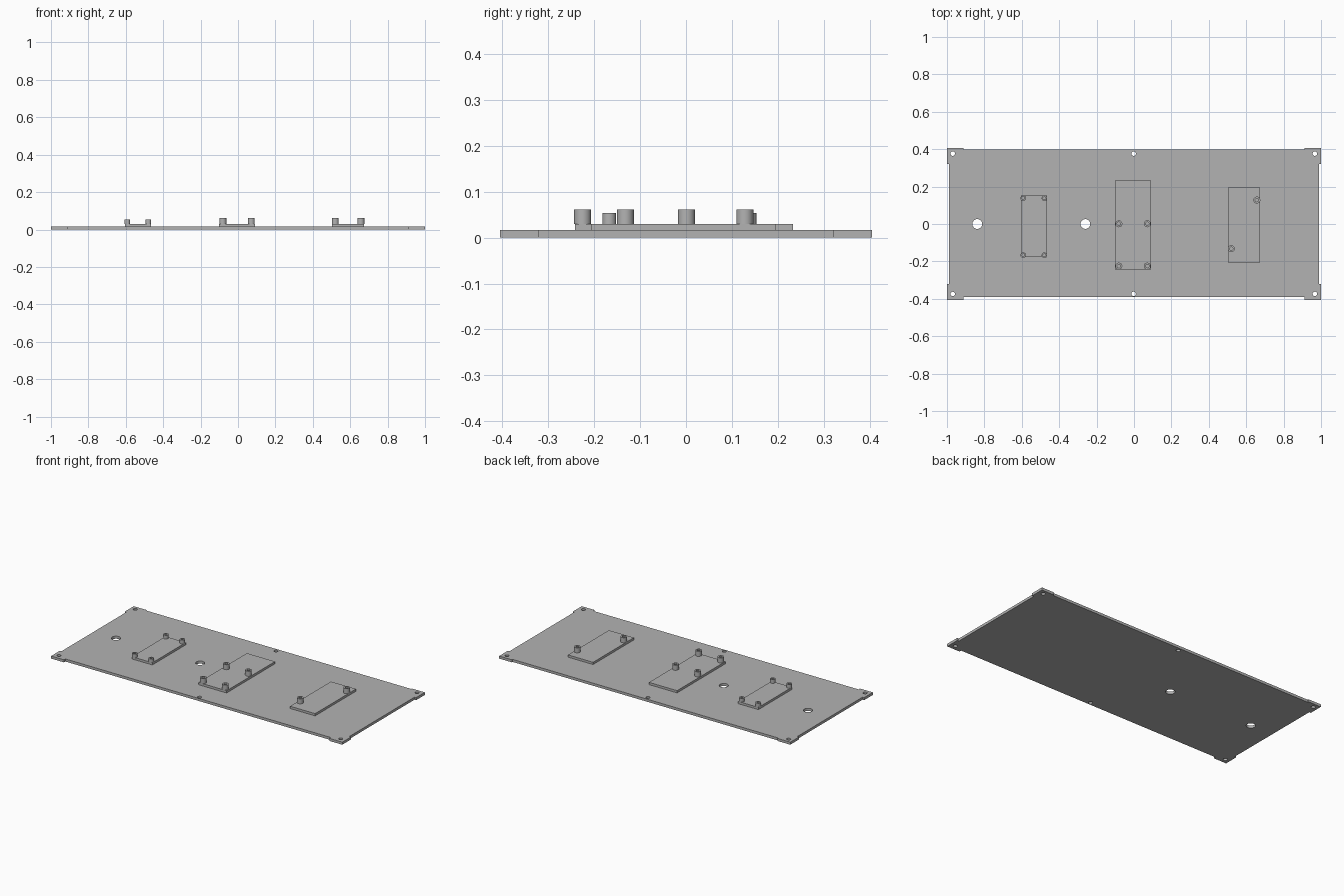
import bpy
import bmesh
from math import cos, sin, tau

cube = bpy.data.objects.get("Cube")
if cube:
    bpy.data.objects.remove(cube)

grey = bpy.data.materials.new("plain grey")
grey.use_nodes = True
grey.diffuse_color = (0.45, 0.45, 0.45, 1)
grey.node_tree.nodes["Principled BSDF"].inputs["Base Color"].default_value = grey.diffuse_color


def circle(x, y, r, n=32):
    return [(x + r * cos(tau * i / n), y + r * sin(tau * i / n)) for i in range(n)]


def rectangle(x0, x1, y0, y1):
    return [(x0, y0), (x1, y0), (x1, y1), (x0, y1)]


def slab(name, loops, z0, z1):
    """Extrude a flat outline, with any further loops as holes, from z0 to z1."""
    curve = bpy.data.curves.new(name, "CURVE")
    curve.dimensions = "2D"
    curve.fill_mode = "BOTH"
    curve.extrude = (z1 - z0) / 2
    for loop in loops:
        spline = curve.splines.new("POLY")
        spline.points.add(len(loop) - 1)
        for point, (x, y) in zip(spline.points, loop):
            point.co = (x, y, 0, 1)
        spline.use_cyclic_u = True
    source = bpy.data.objects.new(name + " outline", curve)
    bpy.context.collection.objects.link(source)
    bpy.context.view_layer.update()
    evaluated = source.evaluated_get(bpy.context.evaluated_depsgraph_get())
    mesh = bpy.data.meshes.new_from_object(evaluated)
    bpy.data.objects.remove(source)

    # Join caps to walls and lift to height
    bm = bmesh.new()
    bm.from_mesh(mesh)
    bmesh.ops.remove_doubles(bm, verts=bm.verts, dist=1e-5)
    bmesh.ops.translate(bm, verts=bm.verts, vec=(0, 0, (z0 + z1) / 2))
    bmesh.ops.recalc_face_normals(bm, faces=bm.faces)
    bm.to_mesh(mesh)
    bm.free()
    mesh.name = name
    mesh.materials.clear()
    mesh.materials.append(grey)
    obj = bpy.data.objects.new(name, mesh)
    bpy.context.collection.objects.link(obj)
    bpy.ops.object.select_all(action="DESELECT")
    obj.select_set(True)
    bpy.context.view_layer.objects.active = obj
    bpy.ops.object.shade_smooth_by_angle(angle=0.6)
    return obj


PLATE_TOP, BOARD_TOP = 0.016, 0.03

# Base plate: its edges step in between the corner tabs
X, Y = 1.0, 0.405
TAB_X, TAB_Y = 0.912, 0.32
SIDE, FRONT, BACK = 0.989, -0.391, 0.398
outline = [
    (-X, -Y), (-TAB_X, -Y), (-TAB_X, FRONT), (TAB_X, FRONT), (TAB_X, -Y), (X, -Y),
    (X, -TAB_Y), (SIDE, -TAB_Y), (SIDE, TAB_Y), (X, TAB_Y),
    (X, Y), (TAB_X, Y), (TAB_X, BACK), (-TAB_X, BACK), (-TAB_X, Y), (-X, Y),
    (-X, TAB_Y), (-SIDE, TAB_Y), (-SIDE, -TAB_Y), (-X, -TAB_Y),
]
cable_holes = [circle(x, 0, 0.026) for x in (-0.838, -0.26)]
screw_holes = [circle(x, y, 0.012) for x in (-0.969, -0.002, 0.967) for y in (-0.374, 0.376)]
slab("base_plate", [outline] + cable_holes + screw_holes, 0, PLATE_TOP)

# Raised pads with hollow posts: name, bounds, post positions, radius, top
pads = [
    ("right", (-0.605, -0.465, -0.176, 0.153),
     [(x, y) for x in (-0.592, -0.479) for y in (-0.167, 0.138)], 0.015, 0.053),
    ("middle", (-0.102, 0.091, -0.242, 0.233),
     [(x, y) for x in (-0.081, 0.071) for y in (-0.225, 0.001)], 0.0185, 0.061),
    ("left", (0.502, 0.674, -0.206, 0.195),
     [(0.52, -0.132), (0.657, 0.128)], 0.0185, 0.061),
]
for side, bounds, posts, radius, top in pads:
    slab(side + "_pad", [rectangle(*bounds)], PLATE_TOP, BOARD_TOP)
    for i, (x, y) in enumerate(posts, 1):
        slab(f"{side}_post_{i}", [circle(x, y, radius), circle(x, y, radius / 2)], BOARD_TOP, top)
